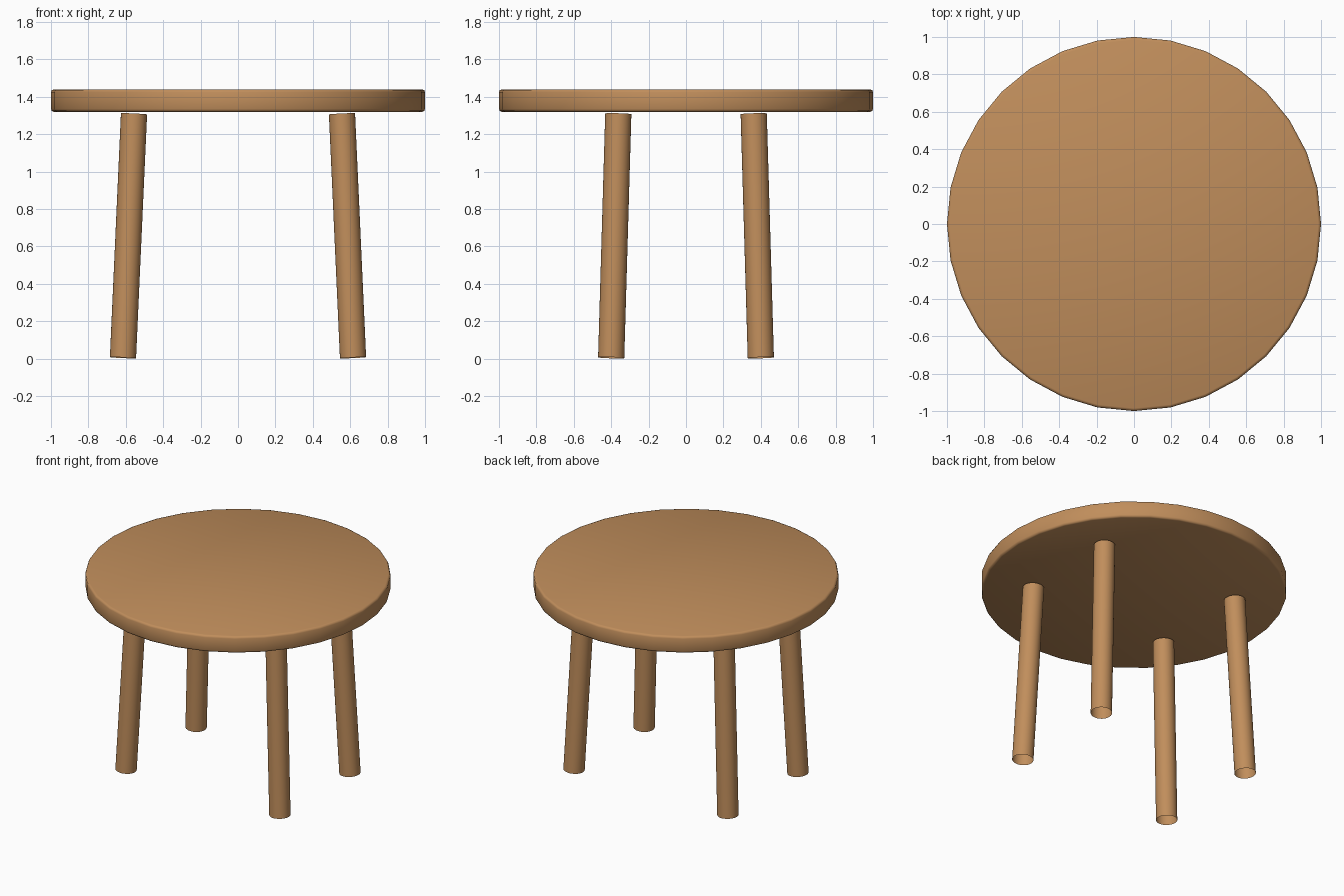
import bpy
from mathutils import Vector

if "Cube" in bpy.data.objects:
    bpy.data.objects.remove(bpy.data.objects["Cube"])

wood = bpy.data.materials.new("warm wood")
wood.diffuse_color = (0.53, 0.27, 0.106, 1)
wood.use_nodes = True
wood.node_tree.nodes["Principled BSDF"].inputs["Base Color"].default_value = wood.diffuse_color


def finish(name):
    ob = bpy.context.object
    ob.name = name
    ob.data.materials.append(wood)
    bpy.ops.object.shade_smooth()
    return ob


# Round tabletop with a softened rim
bpy.ops.mesh.primitive_cylinder_add(vertices=32, radius=1, depth=0.12,
                                    location=(0, 0, 1.38))
top = finish("tabletop")
bevel = top.modifiers.new("rim", 'BEVEL')
bevel.width = 0.015
bevel.segments = 2
bevel.limit_method = 'ANGLE'


# Splayed legs: open tubes running from floor to just under the top
def leg(name, sx, sy):
    foot = Vector((sx * 0.615, sy * 0.40, 0.005))
    head = Vector((sx * 0.556, sy * 0.362, 1.309))
    axis = head - foot
    bpy.ops.mesh.primitive_cylinder_add(
        vertices=32, radius=0.07, depth=axis.length, end_fill_type='NOTHING',
        location=(foot + head) / 2,
        rotation=axis.to_track_quat('Z', 'Y').to_euler())
    finish(name)


for side, sx in (("left", -1), ("right", 1)):
    for end, sy in (("front", -1), ("back", 1)):
        leg(f"{end}_{side}_leg", sx, sy)
